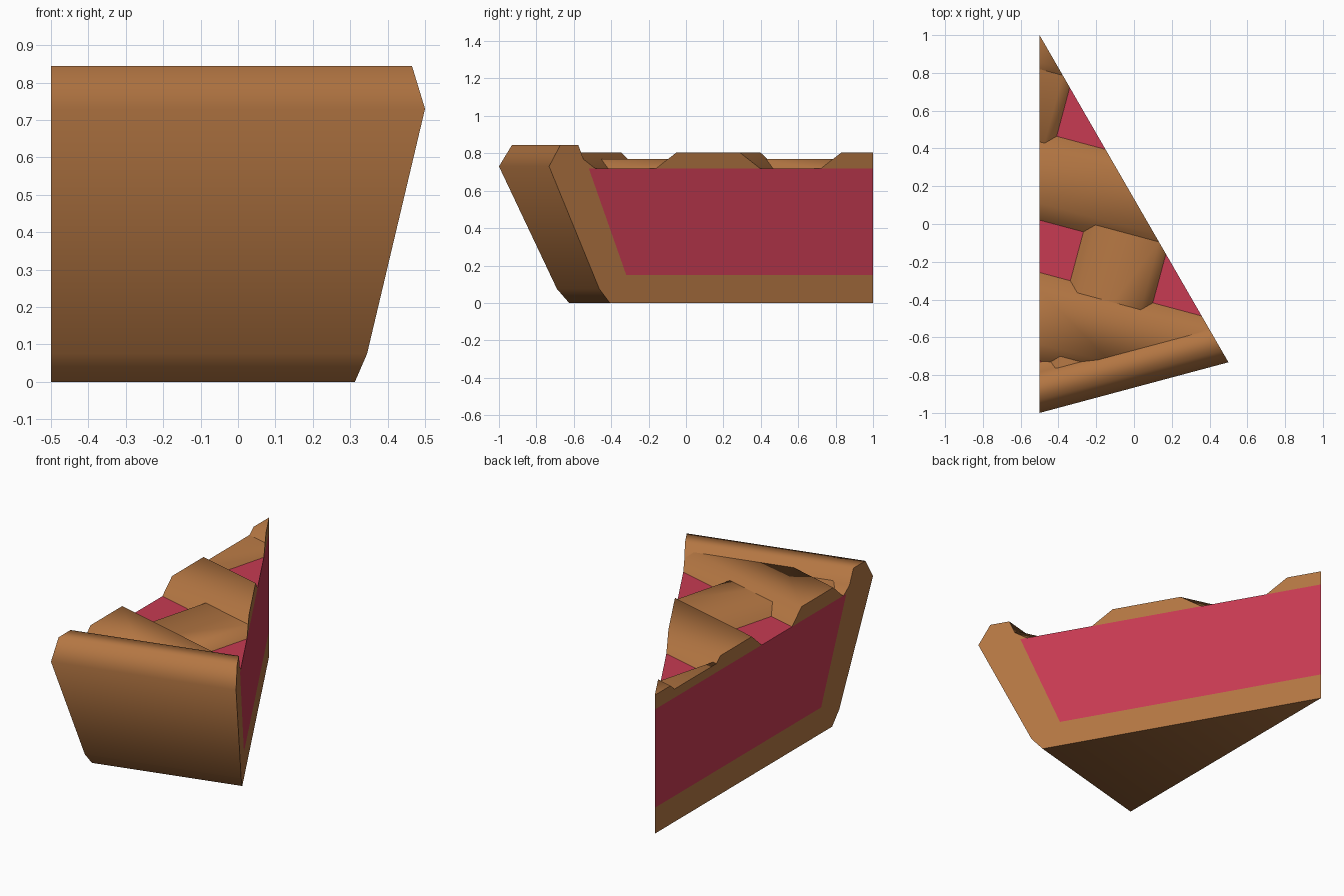
import bpy, bmesh, math
from mathutils import Vector

if "Cube" in bpy.data.objects:
    bpy.data.objects.remove(bpy.data.objects["Cube"])

TIP = Vector((-0.5, 1, 0))
LEFT = Vector((0, -1, 0))                       # directions of the two cut sides
RIGHT = Vector((0.5, -math.sqrt(3) / 2, 0))
N_LEFT = Vector((-1, 0, 0))                     # outward normals of the cut sides
N_RIGHT = Vector((math.sqrt(3) / 2, 0.5, 0))
MIDDLE = (LEFT + RIGHT).normalized()


def material(name, rgb):
    m = bpy.data.materials.new(name)
    m.diffuse_color = (*rgb, 1)
    m.use_nodes = True
    m.node_tree.nodes["Principled BSDF"].inputs["Base Color"].default_value = m.diffuse_color
    return m


PASTRY = material("baked pastry", (0.45, 0.18, 0.055))
BERRY = material("berry red", (0.57, 0.043, 0.085))


def finish(bm, name, mat):
    """Smooth the outside, keep the knife cuts and tight corners sharp."""
    bmesh.ops.recalc_face_normals(bm, faces=bm.faces)
    for f in bm.faces:
        f.smooth = True
    for e in bm.edges:
        cut = any(f.normal.dot(n) > 0.999 for f in e.link_faces for n in (N_LEFT, N_RIGHT))
        tight = len(e.link_faces) == 2 and e.calc_face_angle() > math.radians(75)
        e.smooth = not (cut or tight)
    me = bpy.data.meshes.new(name)
    bm.to_mesh(me)
    bm.free()
    me.materials.append(mat)
    ob = bpy.data.objects.new(name, me)
    bpy.context.collection.objects.link(ob)


def wedge(name, profile, mat):
    """Sweep a (radius, height) profile from the left cut to the right cut."""
    bm = bmesh.new()
    rings = [[bm.verts.new(TIP + d * r + Vector((0, 0, z))) for r, z in profile]
             for d in (LEFT, RIGHT)]
    n = len(profile)
    for ring in rings:
        bm.faces.new(ring)
    for i in range(n):
        j = (i + 1) % n
        if profile[i][0] or profile[j][0]:
            bm.faces.new((rings[0][i], rings[0][j], rings[1][j], rings[1][i]))
    bmesh.ops.remove_doubles(bm, verts=bm.verts, dist=1e-5)
    finish(bm, name, mat)


def strip(name, along, across, offset, top):
    """Lattice strip with sloped sides, trimmed to the slice."""
    bm = bmesh.new()
    centre = TIP + across * offset
    h = top - 0.72
    section = [(-0.226, 0.72), (-0.226 + h * 1.04, top), (0.226 - h * 1.04, top), (0.226, 0.72)]
    ends = [[bm.verts.new(centre + along * s + across * w + Vector((0, 0, z)))
             for w, z in section] for s in (-4, 4)]
    for e in ends:
        bm.faces.new(e)
    for i in range(4):
        j = (i + 1) % 4
        bm.faces.new((ends[0][i], ends[0][j], ends[1][j], ends[1][i]))
    for co, no in ((TIP, N_LEFT), (TIP, N_RIGHT),
                   (TIP + MIDDLE * 1.84 * math.cos(math.radians(15)), MIDDLE)):
        cut = bmesh.ops.bisect_plane(bm, geom=bm.verts[:] + bm.edges[:] + bm.faces[:],
                                     plane_co=co, plane_no=no, clear_outer=True)
        edges = [g for g in cut["geom_cut"] if isinstance(g, bmesh.types.BMEdge)]
        if edges:
            bmesh.ops.holes_fill(bm, edges=edges, sides=0)
    finish(bm, name, PASTRY)


# Pastry shell: floor, sloped wall and raised rim
wedge("crust", [(0, 0), (1.625, 0), (1.69, 0.075), (2, 0.73), (1.93, 0.845), (1.82, 0.845),
                (1.784, 0.76), (1.732, 0.72), (1.755, 0.72), (1.524, 0.15), (0, 0.15)], PASTRY)
# Fruit filling
wedge("filling", [(0, 0.15), (1.524, 0.15), (1.755, 0.72), (0, 0.72)], BERRY)

# Lattice: higher cross strips over lower long strips, spaced from the tip
a = math.radians(15)
U = Vector((math.cos(a), -math.sin(a), 0))
V = Vector((math.sin(a), math.cos(a), 0))
for i in range(3):
    strip(f"cross_strip_{i + 1}", U, V, -0.72 * i, 0.803)
for i in range(2):
    strip(f"long_strip_{i + 1}", V, U, 0.72 * i, 0.77)
